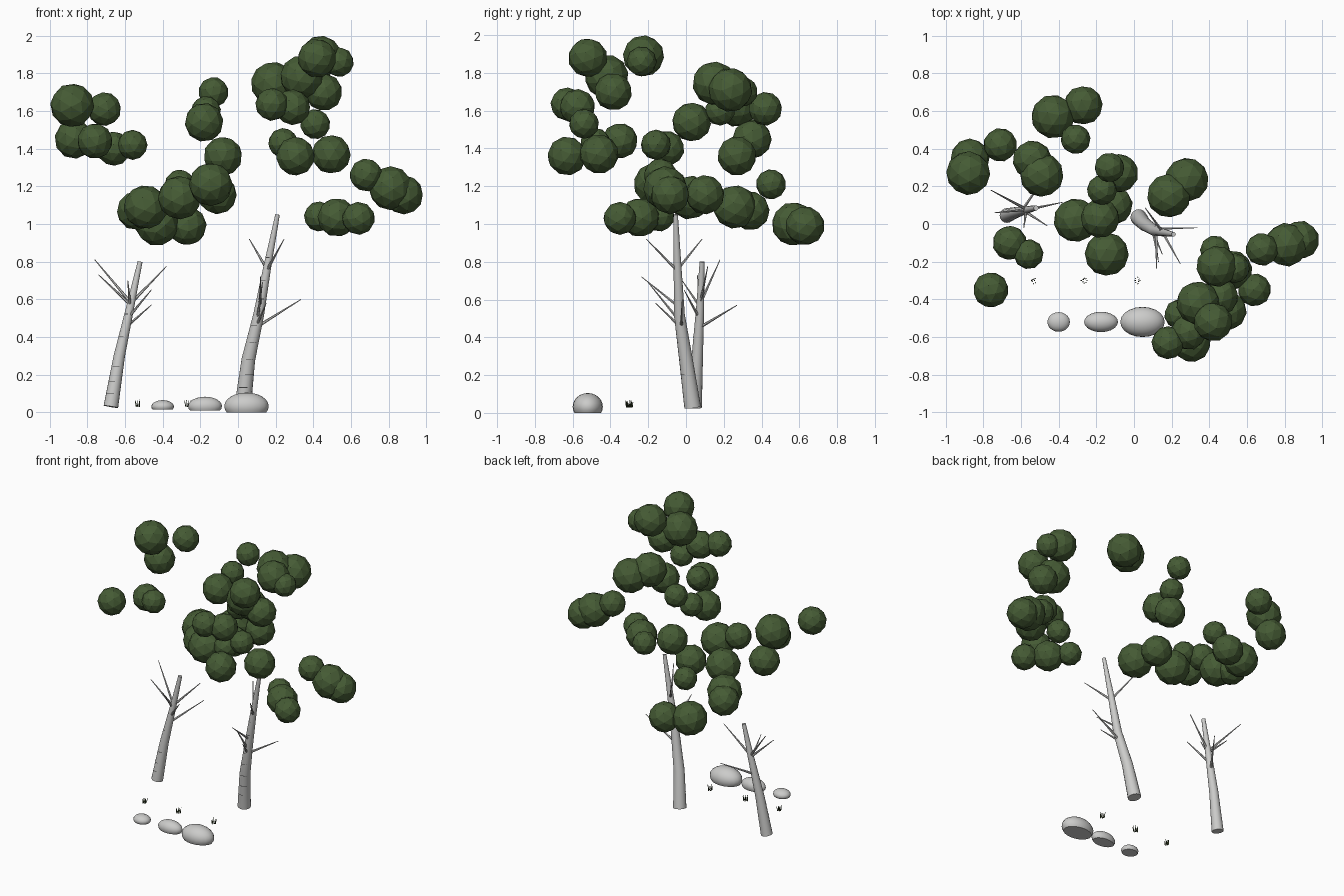
import bpy, bmesh, math, random
from mathutils import Vector, Euler

random.seed(4)
if "Cube" in bpy.data.objects:
    bpy.data.objects.remove(bpy.data.objects["Cube"])


def material(name, *rgb):
    mat = bpy.data.materials.new(name)
    mat.use_nodes = True
    mat.diffuse_color = (*rgb, 1)
    mat.node_tree.nodes["Principled BSDF"].inputs["Base Color"].default_value = (*rgb, 1)
    return mat


LEAF = material("leaf green", .06, .105, .035)
BARK = material("pale bark", .6, .6, .59)
MARK = material("dark bark mark", .05, .05, .05)
STONE = material("pale stone", .6, .6, .59)
GRASS = material("dark grass", .03, .045, .015)


def make_object(name, bm, *materials, smooth=False):
    bmesh.ops.recalc_face_normals(bm, faces=bm.faces)
    mesh = bpy.data.meshes.new(name)
    bm.to_mesh(mesh)
    bm.free()
    for mat in materials:
        mesh.materials.append(mat)
    obj = bpy.data.objects.new(name, mesh)
    bpy.context.collection.objects.link(obj)
    if smooth:
        mesh.shade_smooth()
        mesh.set_sharp_from_angle(angle=math.radians(40))
    return obj


def add_tube(bm, path, radii, sides):
    """Sweep a tapered round tube with closed ends along a path."""
    path = [Vector(p) for p in path]
    rings = []
    for i, (point, radius) in enumerate(zip(path, radii)):
        direction = path[min(i + 1, len(path) - 1)] - path[max(i - 1, 0)]
        turn = Vector((0, 0, 1)).rotation_difference(direction)
        rings.append([bm.verts.new(point + turn @ Vector((
            radius * math.cos(k * math.tau / sides),
            radius * math.sin(k * math.tau / sides), 0))) for k in range(sides)])
    for low, high in zip(rings, rings[1:]):
        for k in range(sides):
            n = (k + 1) % sides
            bm.faces.new((low[k], low[n], high[n], high[k]))
    bm.faces.new(rings[0])
    bm.faces.new(rings[-1])


def trunk_point(path, z):
    """Point on the trunk axis at a given height."""
    for a, b in zip(path, path[1:]):
        if z <= b[2]:
            break
    return Vector(a).lerp(Vector(b), (z - a[2]) / (b[2] - a[2]))


def make_tree(side, path, base, tip, branches, marks):
    # Trunk
    bm = bmesh.new()
    low, high = path[0][2], path[-1][2]

    def radius(z):
        return base + (tip - base) * (z - low) / (high - low)

    add_tube(bm, path, [radius(p[2]) for p in path], 16)
    make_object(side + "_trunk", bm, BARK, smooth=True)
    # Branches: height on the trunk, then the outer end
    bm = bmesh.new()
    for z, end in branches:
        add_tube(bm, [trunk_point(path, z), end], [.009, .002], 6)
    make_object(side + "_branches", bm, BARK, smooth=True)
    # Thin arcs on the front of the bark
    bm = bmesh.new()
    for z in marks:
        c, r = trunk_point(path, z), radius(z) + .001
        first = random.uniform(3.3, 4.6)
        rows = [[bm.verts.new((c.x + r * math.cos(first + k * .25),
                               c.y + r * math.sin(first + k * .25), z + dz))
                 for k in range(6)] for dz in (0, .004)]
        for k in range(5):
            bm.faces.new((rows[0][k], rows[0][k + 1], rows[1][k + 1], rows[1][k]))
    make_object(side + "_bark_marks", bm, MARK)


make_tree("right", [(-.675, .045, .03), (-.63, .06, .3), (-.572, .075, .56), (-.52, .085, .8)],
          .039, .013,
          [(.58, (-.76, .18, .81)), (.58, (-.38, .115, .775)), (.57, (-.74, .06, .73)),
           (.45, (-.46, .27, .57)), (.5, (-.46, -.01, .65)), (.56, (-.585, -.02, .7))],
          (.1, .16, .24, .4, .52))
make_tree("left", [(.025, .035, .03), (.055, 0, .28), (.11, -.035, .52), (.157, -.045, .78),
                   (.21, -.055, 1.05)], .044, .012,
          [(.76, (.06, .085, .92)), (.75, (.245, -.21, .92)), (.45, (.335, -.02, .6)),
           (.56, (.12, -.235, .72)), (.48, (.13, -.2, .69)), (.45, (.15, -.16, .58))],
          (.13, .2, .28, .37, .46, .6, .7, .82))

# Leaf clumps: every ball has a size and a centre
BIG, MID, SMALL = .117, .104, .08


def make_clump(name, balls):
    bm = bmesh.new()
    for size, *centre in balls:
        made = bmesh.ops.create_icosphere(bm, subdivisions=2, radius=size)["verts"]
        turn = Euler([random.uniform(0, math.tau) for _ in range(3)]).to_matrix()
        for v in made:
            v.co = turn @ v.co + Vector(centre)
    make_object(name, bm, LEAF)


make_clump("far_right_leaves", [
    (BIG, -.88, .27, 1.63), (.09, -.71, .42, 1.61), (MID, -.87, .35, 1.45),
    (.095, -.76, -.35, 1.44), (.092, -.66, -.1, 1.4), (SMALL, -.56, -.16, 1.42)])
make_clump("low_right_leaves", [
    (BIG, -.49, .26, 1.09), (MID, -.54, .34, 1.07), (BIG, -.43, .57, 1),
    (MID, -.27, .63, .99), (SMALL, -.31, .45, 1.21), (BIG, -.31, .02, 1.14),
    (BIG, -.145, -.16, 1.21), (MID, -.11, .1, 1.155)])
make_clump("middle_leaves", [
    (SMALL, -.13, .3, 1.7), (MID, -.18, .03, 1.54), (SMALL, -.17, .18, 1.6),
    (MID, -.08, .27, 1.36), (BIG, .185, .15, 1.745), (BIG, .28, .235, 1.71)])
make_clump("top_left_leaves", [
    (MID, .42, -.52, 1.88), (.11, .44, -.225, 1.89), (SMALL, .535, -.235, 1.86),
    (BIG, .34, -.42, 1.78), (.1, .455, -.385, 1.7), (.088, .18, -.63, 1.635),
    (.095, .29, -.575, 1.62), (SMALL, .41, -.54, 1.53), (SMALL, .24, -.48, 1.43),
    (MID, .305, -.63, 1.36), (MID, .495, -.46, 1.37)])
make_clump("far_left_leaves", [
    (.088, .68, -.135, 1.26), (BIG, .81, -.11, 1.19), (MID, .88, -.085, 1.155),
    (MID, .525, -.245, 1.035), (SMALL, .43, -.14, 1.04), (.088, .64, -.35, 1.03)])

# Stones: rounded, cut flat underneath
for name, x, width, depth, low, high in (
        ("small_stone", -.4, .06, .052, .015, .065),
        ("middle_stone", -.175, .09, .054, .01, .083),
        ("large_stone", .045, .118, .08, 0, .105)):
    bm = bmesh.new()
    bmesh.ops.create_uvsphere(bm, u_segments=20, v_segments=12, radius=1)
    tall = (high - low) / 1.45
    for v in bm.verts:
        v.co = (x + v.co.x * width, -.52 + v.co.y * depth, high - tall + v.co.z * tall)
    cut = bmesh.ops.bisect_plane(bm, geom=bm.verts[:] + bm.edges[:] + bm.faces[:],
                                 plane_co=(0, 0, low), plane_no=(0, 0, -1), clear_outer=True)
    bmesh.ops.holes_fill(bm, edges=[e for e in bm.edges if e.is_boundary])
    make_object(name, bm, STONE, smooth=True)

# Grass tufts: short leaning blades
for name, x in (("right_grass", -.535), ("middle_grass", -.265), ("left_grass", .02)):
    bm = bmesh.new()
    for k in range(8):
        angle = k * math.tau / 8
        out = Vector((math.cos(angle), math.sin(angle), 0))
        root = Vector((x, -.3, .03)) + out * random.uniform(.004, .015)
        end = root + out * .006 + Vector((0, 0, random.uniform(.025, .04)))
        add_tube(bm, [root, end], [.004, .0008], 3)
    make_object(name, bm, GRASS)
